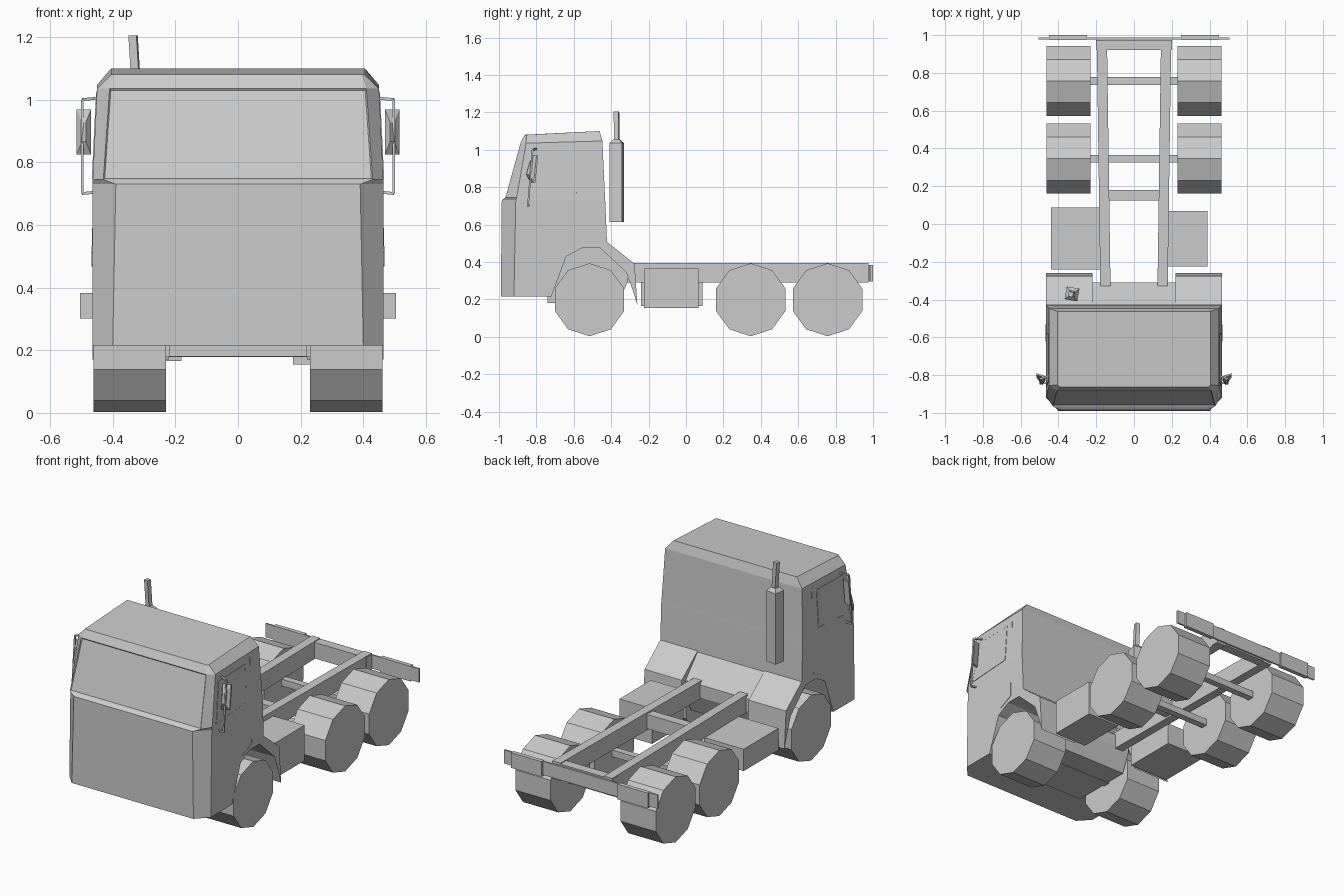
import bpy, bmesh, math
from mathutils import Vector

cube = bpy.data.objects.get("Cube")
if cube:
    bpy.data.objects.remove(cube, do_unlink=True)

# Single plain paint
grey = bpy.data.materials.new("light_grey")
grey.use_nodes = True
grey.diffuse_color = (0.6, 0.6, 0.6, 1)
bsdf = next(n for n in grey.node_tree.nodes if n.type == 'BSDF_PRINCIPLED')
bsdf.inputs["Base Color"].default_value = (0.6, 0.6, 0.6, 1)


def loft(name, rings):
    """Closed solid through rings that share a point count."""
    bm = bmesh.new()
    vs = [[bm.verts.new(p) for p in ring] for ring in rings]
    n = len(vs[0])
    for a, b in zip(vs, vs[1:]):
        for i in range(n):
            j = (i + 1) % n
            bm.faces.new((a[i], a[j], b[j], b[i]))
    bm.faces.new(vs[0][::-1])
    bm.faces.new(vs[-1])
    bmesh.ops.recalc_face_normals(bm, faces=bm.faces)
    me = bpy.data.meshes.new(name)
    bm.to_mesh(me)
    bm.free()
    me.materials.append(grey)
    ob = bpy.data.objects.new(name, me)
    bpy.context.collection.objects.link(ob)
    return ob


def box(name, x0, x1, y0, y1, z0, z1):
    return loft(name, [[(x0, y0, z), (x1, y0, z), (x1, y1, z), (x0, y1, z)]
                       for z in (z0, z1)])


def side_prism(name, x0, x1, profile):
    """Extrude a (y, z) profile across x."""
    return loft(name, [[(x, y, z) for y, z in profile] for x in (x0, x1)])


def bar(name, a, b, w):
    """Square bar between two points."""
    a, b = Vector(a), Vector(b)
    d = (b - a).normalized()
    u = d.cross(Vector((0, 1, 0)) if abs(d.y) < 0.9 else Vector((1, 0, 0))).normalized()
    v = d.cross(u)
    h = w / 2
    return loft(name, [[p + u * h * i + v * h * j
                        for i, j in ((-1, -1), (1, -1), (1, 1), (-1, 1))]
                       for p in (a, b)])


# Cab shell: height, front half width, front y, side half width, corner y, rear y
levels = [(0.215, 0.40, -0.99, 0.465, -0.92, -0.41),
          (0.73, 0.39, -0.985, 0.465, -0.91, -0.432),
          (0.745, 0.43, -0.965, 0.464, -0.905, -0.433),
          (1.035, 0.41, -0.885, 0.45, -0.855, -0.447),
          (1.08, 0.395, -0.862, 0.405, -0.852, -0.462)]


def cab_ring(z, hf, yf, hs, yc, yr):
    rise = 0.02 if z > 1.05 else 0.012 if z > 1 else 0
    return [(-hf, yf, z), (hf, yf, z), (hs, yc, z), (hs, yr, z + rise),
            (-hs, yr, z + rise), (-hs, yc, z)]


cab = loft("cab", [cab_ring(*lv) for lv in levels])

# Recessed windscreen
bm = bmesh.new()
bm.from_mesh(cab.data)
glass = [f for f in bm.faces if f.normal.y < -0.5
         and 0.8 < f.calc_center_median().z < 1.0
         and abs(f.calc_center_median().x) < 0.05]
bmesh.ops.inset_region(bm, faces=glass, thickness=0.006, depth=-0.005)
bm.to_mesh(cab.data)
bm.free()

# Cut the wheel well out of the cab
well = side_prism("wheel_well_cutter", -0.6, 0.6,
                  [(-0.72, 0.1), (-0.72, 0.215), (-0.64, 0.43), (-0.555, 0.475),
                   (-0.3, 0.475), (-0.3, 0.1)])
mod = cab.modifiers.new("wheel_well", 'BOOLEAN')
mod.object = well
mod.operation = 'DIFFERENCE'
mod.solver = 'EXACT'
dg = bpy.context.evaluated_depsgraph_get()
cut = bpy.data.meshes.new_from_object(cab.evaluated_get(dg))
cab.modifiers.clear()
cab.data = cut
bpy.data.objects.remove(well, do_unlink=True)

# Centre floor between the front wheels
side_prism("cab_floor", -0.22, 0.22,
           [(-0.74, 0.18), (-0.74, 0.48), (-0.425, 0.505), (-0.31, 0.375),
            (-0.31, 0.30), (-0.36, 0.18)])


def side_x(z):
    """Half width of the cab side at a height."""
    return 0.465 - max(0, z - 0.73) * 0.0485


def side_plate(name, s, pts, t):
    loft(name, [[(s * (side_x(z) + o), y, z) for y, z in pts] for o in (-0.004, t)])


def seam(name, s, pts):
    for (y0, z0), (y1, z1) in zip(pts, pts[1:]):
        bar(name, (s * side_x(z0), y0, z0), (s * side_x(z1), y1, z1), 0.005)


window = [(-0.865, 0.75), (-0.585, 0.77), (-0.58, 0.99), (-0.83, 0.985)]
fender = [(-0.46, 0.475), (-0.425, 0.51), (-0.275, 0.39), (-0.26, 0.17),
          (-0.285, 0.25), (-0.32, 0.345)]

for s, side in ((1, "left"), (-1, "right")):
    # Fender, side window and door seam
    side_prism(side + "_fender", s * 0.22, s * 0.465, fender)
    side_plate(side + "_window", s, window, 0.002)
    seam(side + "_window_frame", s, window + window[:1])
    seam(side + "_door_seam", s, [(-0.535, 1.02), (-0.535, 0.51), (-0.62, 0.47)])

    # Mirror with bracket
    top, low = (s * 0.497, -0.82, 1.0), (s * 0.497, -0.845, 0.70)
    bar(side + "_mirror_rod", top, low, 0.009)
    bar(side + "_mirror_top_arm", (s * 0.445, -0.80, 1.005), top, 0.009)
    bar(side + "_mirror_low_arm", (s * 0.455, -0.84, 0.705), low, 0.009)
    loft(side + "_mirror",
         [[(s * (0.492 + i * w), y + i * 0.008 + j * 0.008, 0.897 + j * h)
           for i, j in ((-1, -1), (1, -1), (1, 1), (-1, 1))]
          for y, w, h in ((-0.806, 0.023, 0.072), (-0.815, 0.023, 0.072),
                          (-0.838, 0.006, 0.03))])

    # Wheels: ten flat sides with a corner at the top
    for name, cy in (("front", -0.516), ("middle", 0.346), ("rear", 0.757)):
        loft(f"{side}_{name}_wheel",
             [[(s * x, cy + 0.195 * math.sin(k * math.tau / 10),
                0.198 + 0.195 * math.cos(k * math.tau / 10)) for k in range(10)]
              for x in (0.23, 0.462)])

    # Chassis rail, slightly spread to the rear
    loft(side + "_rail",
         [[(s * (c + i * 0.027), y, z)
           for i, z in ((-1, 0.29), (1, 0.29), (1, 0.395), (-1, 0.395))]
          for y, c in ((-0.355, 0.151), (0.975, 0.17))])

    # Rear lamp plate
    box(side + "_rear_lamp", s * 0.25, s * 0.45, 0.975, 1.0, 0.295, 0.385)

# Axles
for name, cy in (("front", -0.516), ("middle", 0.346), ("rear", 0.757)):
    box(name + "_axle", -0.24, 0.24, cy - 0.02, cy + 0.02, 0.178, 0.218)

# Cross members and rear bar
box("middle_cross_member", -0.14, 0.14, 0.125, 0.18, 0.30, 0.385)
box("rear_cross_member", -0.20, 0.20, 0.92, 0.975, 0.295, 0.39)
box("rear_bar", -0.505, 0.505, 0.978, 0.988, 0.302, 0.383)

# Side boxes
box("left_fuel_tank", 0.175, 0.39, -0.225, 0.068, 0.155, 0.365)
box("right_battery_box", -0.44, -0.18, -0.24, 0.087, 0.165, 0.295)


# Exhaust: twisted square muffler with a leaning pipe
def square(cx, cy, z, h):
    return [(cx + h * 1.41 * math.cos(a), cy + h * 1.41 * math.sin(a), z)
            for a in (math.radians(35 + 90 * k) for k in range(4))]


loft("exhaust_muffler", [square(-0.328, -0.37, 0.615, 0.034),
                         square(-0.328, -0.37, 1.035, 0.034),
                         square(-0.328, -0.37, 1.055, 0.016)])
loft("exhaust_pipe", [square(-0.325, -0.37, 1.04, 0.013),
                      square(-0.335, -0.372, 1.205, 0.013)])
